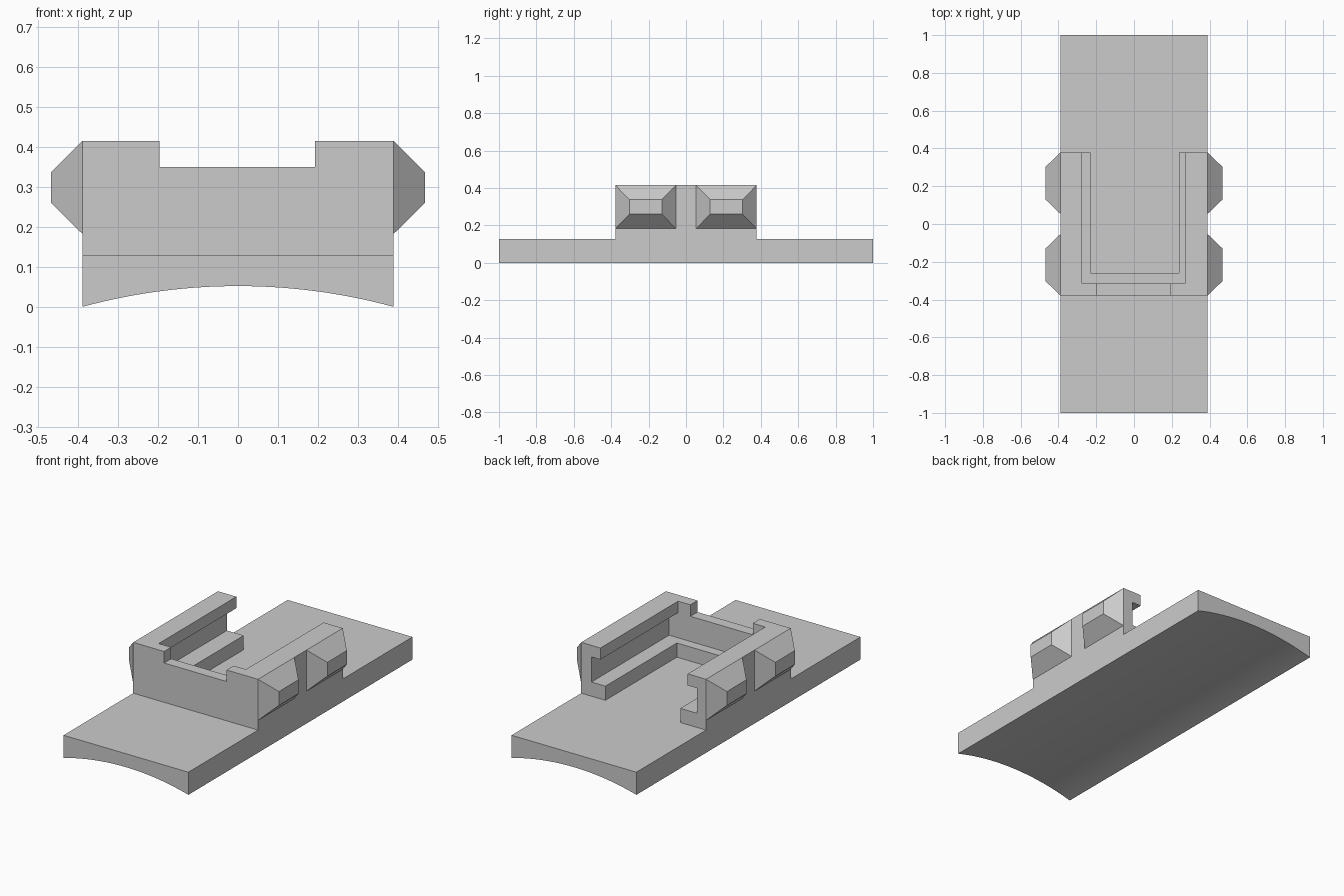
import bpy
import bmesh
import math

cube = bpy.data.objects.get("Cube")
if cube:
    bpy.data.objects.remove(cube, do_unlink=True)

grey = bpy.data.materials.new("plain_grey")
grey.use_nodes = True
grey.diffuse_color = (0.6, 0.6, 0.6, 1)
grey.node_tree.nodes["Principled BSDF"].inputs["Base Color"].default_value = (0.6, 0.6, 0.6, 1)

HALF_W = 0.39      # half width of plate and housing
PLATE_TOP = 0.128
HOUSING_Y = 0.378  # half length of housing
TOP = 0.415


def make_object(name, bm):
    bmesh.ops.recalc_face_normals(bm, faces=bm.faces)
    mesh = bpy.data.meshes.new(name)
    bm.to_mesh(mesh)
    bm.free()
    mesh.materials.append(grey)
    obj = bpy.data.objects.new(name, mesh)
    bpy.context.collection.objects.link(obj)
    return obj


def box(name, x, y, z):
    bm = bmesh.new()
    bmesh.ops.create_cube(bm, size=1)
    for v in bm.verts:
        v.co = [lo + (c + 0.5) * (hi - lo) for c, (lo, hi) in zip(v.co, (x, y, z))]
    return make_object(name, bm)


def select_only(obj):
    bpy.ops.object.select_all(action="DESELECT")
    obj.select_set(True)
    bpy.context.view_layer.objects.active = obj


def cut(obj, x, y, z):
    cutter = box("cutter", x, y, z)
    mod = obj.modifiers.new("cut", "BOOLEAN")
    mod.operation = "DIFFERENCE"
    mod.solver = "EXACT"
    mod.object = cutter
    select_only(obj)
    bpy.ops.object.modifier_apply(modifier=mod.name)
    bpy.data.objects.remove(cutter, do_unlink=True)


# Base plate: flat on top, shallow arch below, extruded along y
RISE = 0.052
radius = (HALF_W ** 2 + RISE ** 2) / (2 * RISE)
sweep = math.asin(HALF_W / radius)
STEPS = 32
bm = bmesh.new()
profile = [(HALF_W, PLATE_TOP), (-HALF_W, PLATE_TOP)]
for i in range(STEPS + 1):
    a = sweep * (2 * i / STEPS - 1)
    profile.append((radius * math.sin(a), RISE - radius * (1 - math.cos(a))))
face = bm.faces.new([bm.verts.new((x, -1, z)) for x, z in profile])
ext = bmesh.ops.extrude_face_region(bm, geom=[face])
bmesh.ops.translate(bm, vec=(0, 2, 0),
                    verts=[g for g in ext["geom"] if isinstance(g, bmesh.types.BMVert)])
plate = make_object("base_plate", bm)
select_only(plate)
bpy.ops.object.shade_smooth_by_angle(angle=math.radians(15))

# U-shaped housing, open at the back, with ledge, side grooves and top lip
housing = box("rail_housing", (-HALF_W, HALF_W), (-HOUSING_Y, HOUSING_Y), (PLATE_TOP, TOP))
cut(housing, (-0.229, 0.239), (-0.26, 0.6), (0, 0.6))        # between the ledges
cut(housing, (-0.334, 0.326), (-0.315, 0.6), (0.208, 0.35))  # groove
cut(housing, (-0.275, 0.27), (-0.315, 0.6), (0.3, 0.6))      # between the lips
cut(housing, (-0.197, 0.193), (-0.6, -0.3), (0.35, 0.6))     # front notch

# Chamfered lugs, two on each side
LUG_MID_Z = 0.299
for side, side_name in ((1, "left"), (-1, "right")):
    for end, end_name in ((-1, "front"), (1, "back")):
        bm = bmesh.new()
        rings = []
        for x, half_y, half_z in ((HALF_W, 0.162, 0.116), (0.468, 0.087, 0.039)):
            rings.append([bm.verts.new((side * x, end * 0.216 + sy * half_y, LUG_MID_Z + sz * half_z))
                          for sy, sz in ((-1, -1), (1, -1), (1, 1), (-1, 1))])
        inner, outer = rings
        bm.faces.new(inner)
        bm.faces.new(outer)
        for i in range(4):
            j = (i + 1) % 4
            bm.faces.new((inner[i], inner[j], outer[j], outer[i]))
        make_object(f"{end_name}_{side_name}_lug", bm)
